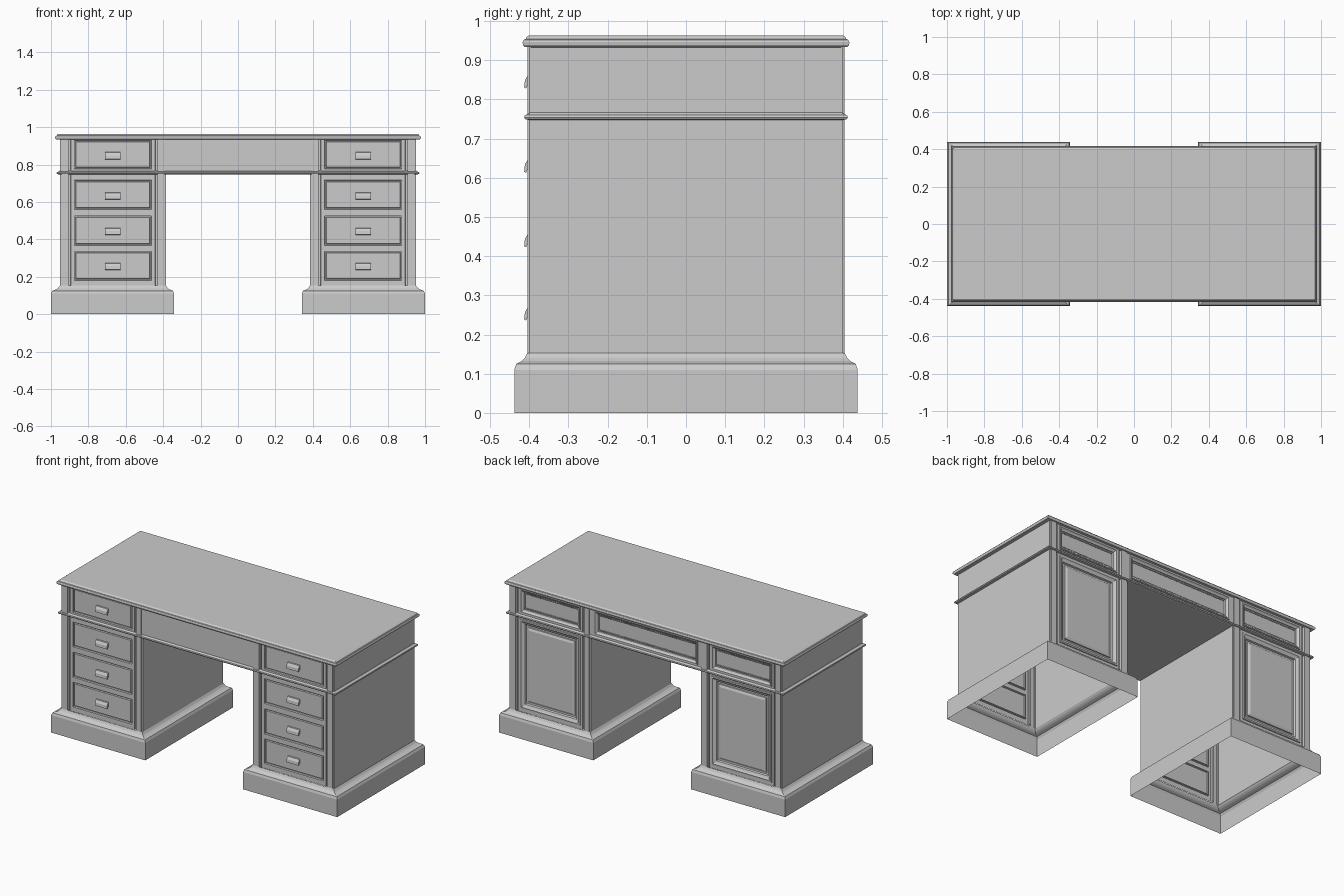
import bpy, bmesh

if "Cube" in bpy.data.objects:
    bpy.data.objects.remove(bpy.data.objects["Cube"])

FRAME = 0.398            # depth of the front/back frame plane
X0, X1 = 0.385, 0.952    # right pedestal, inner and outer sides
CX0, CX1 = X0 + 0.058, X1 - 0.058   # face area between the pilasters


def finish(name, bm, mirror=True):
    me = bpy.data.meshes.new(name)
    bm.to_mesh(me)
    bm.free()
    ob = bpy.data.objects.new(name, me)
    bpy.context.collection.objects.link(ob)
    if mirror:
        ob.modifiers.new("Mirror", 'MIRROR').use_mirror_merge = False
    return ob


def loft(bm, rings, closed=True, cap_start=False, cap_end=False, flip=False):
    rows = [[bm.verts.new(p) for p in r] for r in rings]
    n = len(rows[0])
    faces = []
    for a, b in zip(rows, rows[1:]):
        for j in range(n if closed else n - 1):
            k = (j + 1) % n
            faces.append([a[j], a[k], b[k], b[j]])
    if cap_start:
        faces.append(rows[0][::-1])
    if cap_end:
        faces.append(rows[-1])
    for f in faces:
        bm.faces.new(f[::-1] if flip else f)


def slab_ring(x0, x1, hy, z):
    return [(x0, -hy, z), (x1, -hy, z), (x1, hy, z), (x0, hy, z)]


def panel(bm, cell, rect, profile, side):
    """Frame cell with a moulded panel; profile = (inset, height); side -1 front, 1 back."""
    def ring(r, inset, h):
        x0, x1, z0, z1 = r
        y = side * (FRAME + h)
        x0, x1, z0, z1 = x0 + inset, x1 - inset, z0 + inset, z1 - inset
        return [(x0, y, z0), (x1, y, z0), (x1, y, z1), (x0, y, z1)]
    rings = [ring(cell, 0, 0)] + [ring(rect, i, h) for i, h in profile]
    loft(bm, rings, cap_end=True, flip=side > 0)


def box(bm, x0, x1, y0, y1, z0, z1):
    loft(bm, [[(x0, y0, z), (x1, y0, z), (x1, y1, z), (x0, y1, z)] for z in (z0, z1)],
         cap_start=True, cap_end=True)


# Plinths: hollow, open below, moulded upper edge
bm = bmesh.new()
steps = [(1, 0), (1, 0.11), (0.85, 0.125), (0.6, 0.129), (0.4, 0.133), (0.2, 0.14), (0, 0.153)]
loft(bm, [slab_ring(X0 - 0.044 * t, X1 + 0.048 * t, 0.405 + 0.033 * t, z) for t, z in steps])
finish("plinth", bm)

# Side walls with the stepped corner pilasters
bm = bmesh.new()
corner = [(0.058, FRAME), (0.057, 0.387), (0.045, 0.387), (0.045, 0.405),
          (0.008, 0.405), (0.008, 0.400), (0, 0.400)]
for edge, d in ((X1, -1), (X0, 1)):
    line = [(edge + d * o, -y) for o, y in corner]
    line += [(x, -y) for x, y in reversed(line)]
    loft(bm, [[(x, y, z) for x, y in line] for z in (0.15, 0.937)], closed=False, flip=d > 0)
finish("side_walls", bm)

# Drawer fronts
DX = (0.463, 0.875)
drawer_profile = [(0, 0), (0.002, -0.01), (0.007, -0.01), (0.010, -0.003)]
cells = [(0.15, 0.352, 0.180, 0.336), (0.352, 0.543, 0.367, 0.526),
         (0.543, 0.75, 0.560, 0.716), (0.763, 0.937, 0.777, 0.931)]
bm = bmesh.new()
for c0, c1, z0, z1 in cells:
    panel(bm, (CX0, CX1, c0, c1), (*DX, z0, z1), drawer_profile, -1)
finish("drawer_fronts", bm)

# Drawer pulls: extruded lip section
bm = bmesh.new()
section = [(0, 0.024), (0.007, 0.022), (0.016, 0.007), (0.018, -0.012),
           (0.013, -0.014), (0.009, -0.004), (0, -0.004)]
mid = sum(DX) / 2
for zc in (0.25, 0.437, 0.627, 0.842):
    loft(bm, [[(mid + s * 0.042, -FRAME + 0.003 - d, zc + h) for d, h in section] for s in (-1, 1)],
         cap_start=True, cap_end=True)
bmesh.ops.recalc_face_normals(bm, faces=bm.faces)
finish("drawer_pulls", bm)

# Back doors: raised and fielded panels
bm = bmesh.new()
door_profile = [(0, 0), (0.002, 0.005), (0.010, 0.006), (0.018, 0.001), (0.030, -0.004),
                (0.034, -0.014), (0.044, -0.014), (0.046, -0.008), (0.060, -0.002)]
panel(bm, (CX0, CX1, 0.15, 0.75), (CX0 + 0.015, CX1 - 0.015, 0.172, 0.735), door_profile, 1)
finish("back_doors", bm)

# Back frieze panels, recessed
frieze_profile = [(0, 0), (0.002, 0.005), (0.008, 0.005), (0.014, -0.002),
                  (0.022, -0.006), (0.024, -0.015)]
side_rect = (CX0 + 0.015, CX1 - 0.015, 0.775, 0.927)
centre_rect = (-0.362, 0.362, 0.775, 0.927)
bm = bmesh.new()
panel(bm, (CX0, CX1, 0.763, 0.937), side_rect, frieze_profile, 1)
finish("back_frieze_side", bm)
bm = bmesh.new()
panel(bm, (-X0, X0, 0.763, 0.937), centre_rect, frieze_profile, 1)
finish("back_frieze_centre", bm, False)


# Small beads along the frieze panel edges
def dentils(name, rect, mirror):
    bm = bmesh.new()
    x0, x1 = rect[0] + 0.026, rect[1] - 0.026
    n = int((x1 - x0) / 0.014)
    pitch = (x1 - x0) / n
    for i in range(n):
        x = x0 + (i + 0.5) * pitch
        for z in (rect[2] + 0.024, rect[3] - 0.032):
            box(bm, x - 0.0045, x + 0.0045, FRAME - 0.017, FRAME - 0.008, z, z + 0.008)
    finish(name, bm, mirror)


dentils("dentils_side", side_rect, True)
dentils("dentils_centre", centre_rect, False)

# Plain front apron over the knee space
bm = bmesh.new()
box(bm, -X0, X0, -FRAME, -FRAME + 0.02, 0.755, 0.937)
finish("front_apron", bm, False)

# Waist moulding and closed underside
bm = bmesh.new()
waist = [(0.004, 0.747), (0.015, 0.749), (0.018, 0.754), (0.016, 0.760), (0.008, 0.762), (0.002, 0.767)]
loft(bm, [slab_ring(-X1 - t, X1 + t, 0.395 + t, z) for t, z in waist],
     cap_start=True, cap_end=True)
finish("waist_moulding", bm, False)

# Desk top with moulded edge
bm = bmesh.new()
edge = [(0.004, 0.933), (0.021, 0.934), (0.025, 0.939), (0.026, 0.946), (0.023, 0.952),
        (0.018, 0.954), (0.016, 0.959), (0.010, 0.963)]
loft(bm, [slab_ring(-X1 - t, X1 + t, 0.391 + t, z) for t, z in edge],
     cap_start=True, cap_end=True)
finish("desk_top", bm, False)
